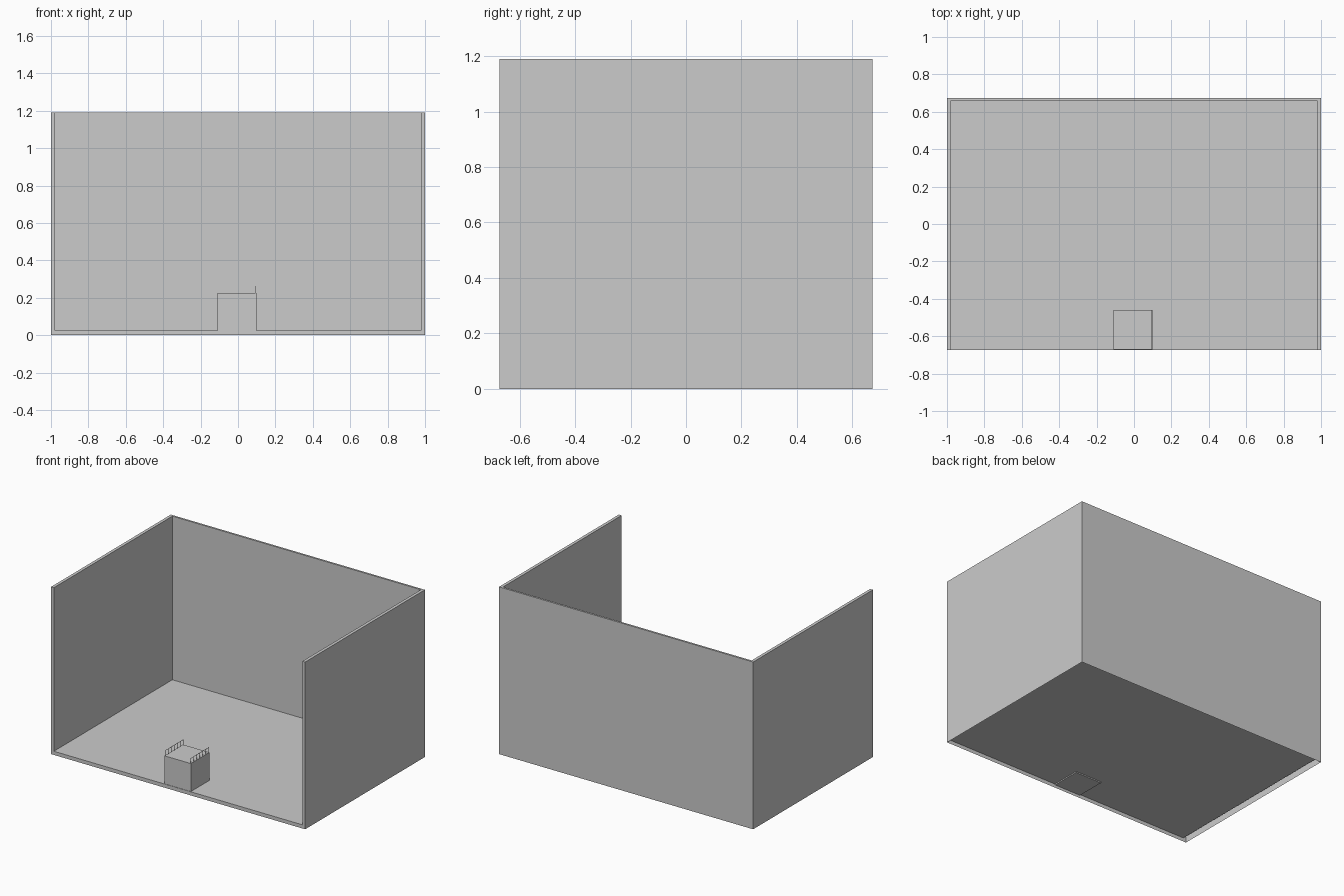
import bpy, bmesh
from mathutils import Matrix

if "Cube" in bpy.data.objects:
    bpy.data.objects.remove(bpy.data.objects["Cube"])

X, Y, H = 1.0, 0.673, 1.19      # outer half sizes and height
IX, IY, FZ = 0.978, 0.659, 0.026  # inner wall faces and floor level


def new_object(name, bm):
    mesh = bpy.data.meshes.new(name)
    bm.to_mesh(mesh)
    bm.free()
    obj = bpy.data.objects.new(name, mesh)
    bpy.context.collection.objects.link(obj)
    return obj


def add_box(bm, x0, x1, y0, y1, z0, z1):
    m = Matrix.Translation(((x0 + x1) / 2, (y0 + y1) / 2, (z0 + z1) / 2))
    m = m @ Matrix.Diagonal((x1 - x0, y1 - y0, z1 - z0, 1))
    bmesh.ops.create_cube(bm, size=1, matrix=m)


# room shell: three hollow walls, floor and front lip, open underneath
bm = bmesh.new()
outer = [(-X, -Y), (-X, Y), (X, Y), (X, -Y)]
inner = [(-IX, -Y), (-IX, IY), (IX, IY), (IX, -Y)]
ring = lambda pts, z: [bm.verts.new((x, y, z)) for x, y in pts]
ob, ot = ring(outer, 0), ring(outer, H)
ib, it = ring(inner, FZ), ring(inner, H)
for i in range(3):
    j = i + 1
    bm.faces.new((ob[j], ob[i], ot[i], ot[j]))
    bm.faces.new((ib[i], ib[j], it[j], it[i]))
    bm.faces.new((ot[j], ot[i], it[i], it[j]))
bm.faces.new(ib[::-1])
bm.faces.new((ob[0], ob[3], ib[3], ib[0]))
bm.faces.new((ob[0], ib[0], it[0], ot[0]))
bm.faces.new((ob[3], ot[3], it[3], ib[3]))
new_object("room_shell", bm)

# entrance block standing at the front edge
BX0, BX1, BY0, BY1, BZ = -0.11, 0.098, -0.67, -0.461, 0.225
bm = bmesh.new()
add_box(bm, BX0, BX1, BY0, BY1, 0.018, BZ)
new_object("entrance_block", bm)

# thin railings along both sides of the block
T, TOP, POSTS = 0.0022, 0.26, 7
for name, x in (("left_railing", BX0 + 0.003), ("right_railing", BX1 - 0.003 + 0.001)):
    bm = bmesh.new()
    for i in range(POSTS):
        y = BY0 + 0.003 + i * (BY1 - BY0 - 0.006) / (POSTS - 1)
        add_box(bm, x - T / 2, x + T / 2, y - T / 2, y + T / 2, BZ, TOP)
    add_box(bm, x - T / 2, x + T / 2, BY0 + 0.002, BY1 - 0.002, TOP, TOP + T)
    new_object(name, bm)
